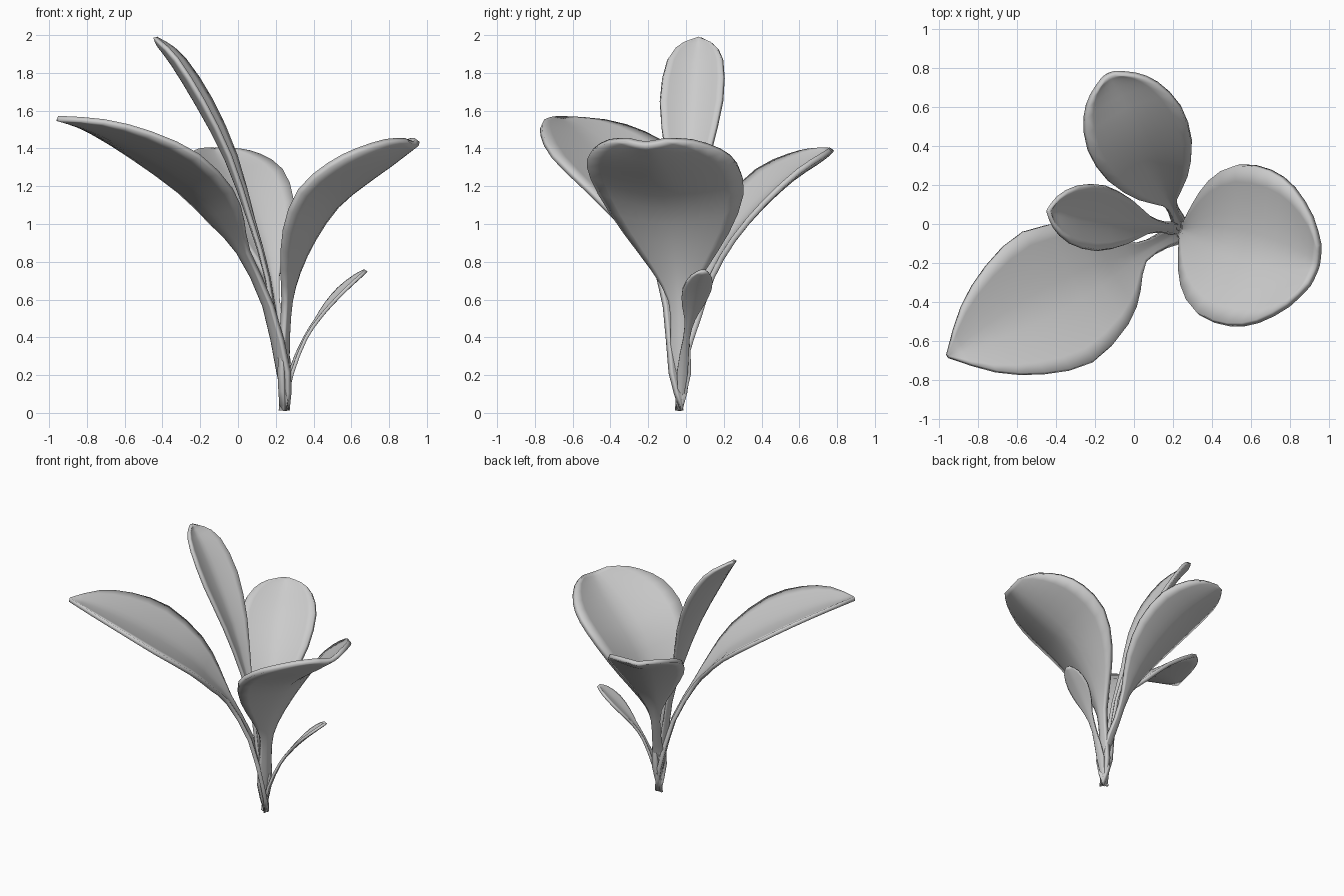
import bpy, bmesh, math
from mathutils import Vector

cube = bpy.data.objects.get("Cube")
if cube:
    bpy.data.objects.remove(cube)

# One plain grey for the whole plant
grey = bpy.data.materials.new("leaf grey")
grey.use_nodes = True
GREY = (0.6, 0.6, 0.6, 1)
grey.diffuse_color = GREY
grey.node_tree.nodes["Principled BSDF"].inputs["Base Color"].default_value = GREY

ROOT = Vector((0.25, -0.03, 0.01))
ACROSS = 10      # quads across a blade
STEPS = 2        # rows between two profile points


def smooth_path(points):
    """Catmull-Rom curve through (reach, height, half width) points."""
    p = [Vector(q) for q in points]
    p = [2 * p[0] - p[1]] + p + [2 * p[-1] - p[-2]]
    rows = []
    for a, b, c, d in zip(p, p[1:], p[2:], p[3:]):
        for i in range(STEPS):
            t = i / STEPS
            rows.append(0.5 * (2 * b + (c - a) * t + (2 * a - 5 * b + 4 * c - d) * t**2
                               + (3 * b - a - 3 * c + d) * t**3))
    return rows + [p[-2]]


def leaf(name, heading, cup, thickness, profile):
    """Cupped blade swept along an arching midrib towards a heading in degrees."""
    angle = math.radians(heading)
    out = Vector((math.cos(angle), math.sin(angle), 0))
    side = Vector((-out.y, out.x, 0))
    up = Vector((0, 0, 1))
    path = smooth_path([(0, 0, 0.004)] + profile)
    bm = bmesh.new()
    grid = []
    for i, (reach, height, width) in enumerate(path):
        step = path[min(i + 1, len(path) - 1)] - path[max(i - 1, 0)]
        normal = (up * step.x - out * step.y).normalized()
        width = max(width, 0.004)
        row = []
        for j in range(ACROSS + 1):
            t = 2 * j / ACROSS - 1
            lift = normal * cup * width * abs(t) ** 1.5
            row.append(bm.verts.new(ROOT + out * reach + up * height + side * width * t + lift))
        grid.append(row)
    for low, high in zip(grid, grid[1:]):
        for j in range(ACROSS):
            bm.faces.new((low[j], low[j + 1], high[j + 1], high[j]))
    mesh = bpy.data.meshes.new(name)
    bm.to_mesh(mesh)
    bm.free()
    mesh.materials.append(grey)
    obj = bpy.data.objects.new(name, mesh)
    bpy.context.collection.objects.link(obj)
    # The swept sheet is the underside; thickness grows towards the upper side
    shell = obj.modifiers.new("thickness", 'SOLIDIFY')
    shell.thickness = thickness
    shell.offset = -1
    bpy.ops.object.select_all(action='DESELECT')
    obj.select_set(True)
    bpy.context.view_layer.objects.active = obj
    bpy.ops.object.shade_smooth_by_angle(angle=math.radians(50))


# Large pointed leaf, front right
leaf("large_pointed_leaf", 208.2, 0.16, 0.028, [
    (0.03, 0.2, 0.06), (0.12, 0.55, 0.045), (0.27, 0.83, 0.06), (0.38, 0.97, 0.18),
    (0.52, 1.12, 0.3), (0.76, 1.285, 0.38), (1.0, 1.41, 0.315), (1.2, 1.49, 0.19),
    (1.37, 1.535, 0.01)])

# Broad round leaf, left
leaf("broad_round_leaf", -15, 0.29, 0.035, [
    (0.02, 0.2, 0.06), (0.025, 0.4, 0.05), (0.04, 0.58, 0.06), (0.08, 0.73, 0.15),
    (0.16, 0.9, 0.29), (0.28, 1.07, 0.4), (0.43, 1.19, 0.415), (0.56, 1.28, 0.36),
    (0.67, 1.36, 0.24), (0.725, 1.4, 0.11)])

# Tall narrow leaf, right
leaf("tall_narrow_leaf", 172, 0.34, 0.022, [
    (0.05, 0.3, 0.035), (0.11, 0.7, 0.03), (0.2, 1.0, 0.05), (0.325, 1.33, 0.12),
    (0.475, 1.61, 0.17), (0.61, 1.83, 0.15), (0.685, 1.93, 0.08), (0.705, 1.975, 0.015)])

# Rounded leaf, back
leaf("back_round_leaf", 115.5, 0.27, 0.03, [
    (0.03, 0.25, 0.04), (0.12, 0.5, 0.03), (0.19, 0.7, 0.05), (0.29, 0.88, 0.15),
    (0.44, 1.05, 0.24), (0.62, 1.2, 0.265), (0.77, 1.29, 0.21), (0.85, 1.34, 0.13),
    (0.89, 1.37, 0.04)])

# Small young leaf, left
leaf("small_young_leaf", 16, 0.18, 0.018, [
    (0.045, 0.2, 0.03), (0.12, 0.38, 0.018), (0.19, 0.48, 0.03), (0.25, 0.55, 0.06),
    (0.33, 0.63, 0.08), (0.41, 0.7, 0.058), (0.45, 0.735, 0.015)])
